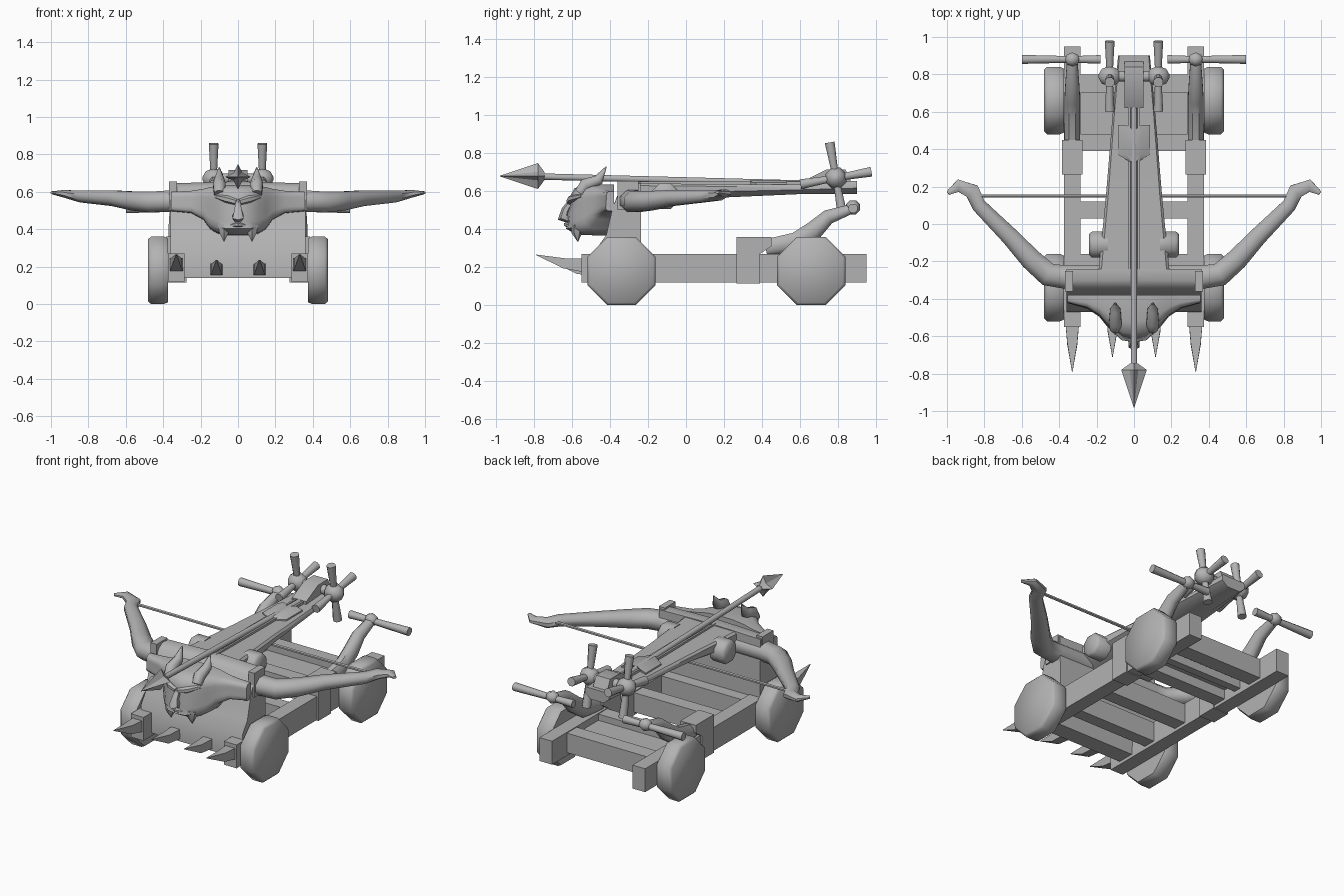
import bpy, bmesh, math
from mathutils import Vector

if "Cube" in bpy.data.objects:
    bpy.data.objects.remove(bpy.data.objects["Cube"])

grey = bpy.data.materials.new("plain_grey")
grey.use_nodes = True
grey.diffuse_color = (0.45, 0.45, 0.45, 1)
grey.node_tree.nodes["Principled BSDF"].inputs["Base Color"].default_value = (0.45, 0.45, 0.45, 1)


def loft(name, rings, mirror=False, angle=40):
    """Skin a row of closed rings and cap both ends."""
    bm = bmesh.new()
    rows = [[bm.verts.new(p) for p in ring] for ring in rings]
    n = len(rows[0])
    for a, b in zip(rows, rows[1:]):
        for i in range(n):
            j = (i + 1) % n
            bm.faces.new((a[i], a[j], b[j], b[i]))
    bm.faces.new(rows[0][::-1])
    bm.faces.new(rows[-1])
    bmesh.ops.recalc_face_normals(bm, faces=bm.faces)
    me = bpy.data.meshes.new(name)
    bm.to_mesh(me)
    bm.free()
    me.materials.append(grey)
    for p in me.polygons:
        p.use_smooth = True
    me.set_sharp_from_angle(angle=math.radians(angle))
    ob = bpy.data.objects.new(name, me)
    bpy.context.collection.objects.link(ob)
    if mirror:
        ob.modifiers.new("mirror", 'MIRROR').use_mirror_merge = False
    return ob


def box(name, lo, hi, mirror=False):
    return loft(name, [[(lo[0], lo[1], z), (hi[0], lo[1], z), (hi[0], hi[1], z), (lo[0], hi[1], z)]
                       for z in (lo[2], hi[2])], mirror)


def tube(name, path, radii, sides=8, mirror=False, up=(0, 0, 1), twist=0.5, angle=50):
    """Sweep a polygon along a path; each radius is a number or (across, upward)."""
    pts = [Vector(p) for p in path]
    rings = []
    for i, p in enumerate(pts):
        t = (pts[min(i + 1, len(pts) - 1)] - pts[max(i - 1, 0)]).normalized()
        side = t.cross(Vector(up)).normalized()
        top = side.cross(t)
        r = radii[i] if isinstance(radii[i], tuple) else (radii[i], radii[i])
        angs = [2 * math.pi * (k + twist) / sides for k in range(sides)]
        rings.append([p + side * r[0] * math.cos(a) + top * r[1] * math.sin(a) for a in angs])
    return loft(name, rings, mirror, angle)


def ball(name, c, r, mirror=False):
    steps = [math.radians(a) for a in (-80, -45, 0, 45, 80)]
    tube(name, [(c[0] + r * math.sin(a), c[1], c[2]) for a in steps],
         [r * math.cos(a) for a in steps], 8, mirror)


# Chassis rails, wheels and cross beams
box("side_rail", (0.285, -0.55, 0.12), (0.375, 0.95, 0.27), True)
for label, y in (("front", -0.34), ("rear", 0.66)):
    tube(label + "_wheel", [(x, y, 0.18) for x in (0.375, 0.395, 0.465, 0.48)],
         [0.185, 0.195, 0.195, 0.18], 8, True, angle=60)
for i, (y0, y1) in enumerate(((0.70, 0.80), (0.39, 0.48), (0.03, 0.12), (-0.24, -0.16))):
    box("cross_beam_%d" % (i + 1), (-0.29, y0, 0.14), (0.29, y1, 0.265))
box("rear_floor", (-0.29, 0.47, 0.20), (0.29, 0.71, 0.225))
box("rear_floor_strip", (-0.29, 0.57, 0.15), (0.29, 0.62, 0.21))

# Front shield: one side profile pulled across the width
profile = [(-0.47, 0.14), (-0.47, 0.30), (-0.42, 0.37), (-0.385, 0.52), (-0.34, 0.62), (-0.30, 0.645),
           (-0.24, 0.64), (-0.235, 0.26), (-0.35, 0.25), (-0.36, 0.14)]
loft("front_shield", [[(x, y, z + (0.01 * (1 - abs(x) / 0.36) if z > 0.6 else 0)) for y, z in profile]
                      for x in (-0.36, -0.18, 0, 0.18, 0.36)])
box("shield_corner_post", (0.325, -0.36, 0.50), (0.368, -0.25, 0.655), True)

# Front spikes bend upward to the point
tube("rail_spike", [(0.33, -0.54, 0.21), (0.33, -0.64, 0.22), (0.33, -0.79, 0.265)],
     [0.05, 0.038, 0.002], 4, True)
tube("small_spike", [(0.115, -0.45, 0.185), (0.115, -0.57, 0.19), (0.115, -0.71, 0.235)],
     [0.045, 0.037, 0.002], 4, True)

# Bow limbs and string
tube("bow", [(0, -0.285, 0.555), (0.36, -0.285, 0.55), (0.46, -0.27, 0.545), (0.55, -0.19, 0.55),
             (0.66, -0.07, 0.565), (0.83, 0.10, 0.575), (0.865, 0.175, 0.58), (0.94, 0.205, 0.59),
             (0.995, 0.165, 0.595)],
     [(0.068, 0.065), (0.068, 0.062), (0.068, 0.06), (0.062, 0.055), (0.052, 0.045),
      (0.042, 0.035), (0.045, 0.03), (0.036, 0.02), (0.012, 0.008)], 8, True)
tube("bow_string", [(-0.87, 0.15, 0.585), (0.87, 0.15, 0.585)], [0.01, 0.01], 6)

# Stock: flat top, rounded belly, tapering to the rear
rings = []
for y, w, top, low in ((-0.30, 0.195, 0.642, 0.50), (0.15, 0.15, 0.638, 0.565),
                       (0.60, 0.113, 0.635, 0.585), (0.90, 0.085, 0.655, 0.585)):
    mid = low + (top - low) * 0.45
    rings.append([(-w * 0.92, y, top), (w * 0.92, y, top), (w, y, top - 0.012), (w, y, mid),
                  (w * 0.55, y, low), (-w * 0.55, y, low), (-w, y, mid), (-w, y, top - 0.012)])
loft("stock", rings)
tube("pivot_disc", [(0.14, -0.11, 0.575), (0.225, -0.11, 0.575), (0.24, -0.11, 0.575)],
     [0.075, 0.075, 0.06], 8, True)
box("arrow_channel_rail", (0.02, -0.30, 0.63), (0.032, 0.66, 0.652), True)
loft("string_nut", [[(-0.085 * s, 0.53, z), (-0.085 * s, 0.37, z), (0, 0.32, z),
                     (0.085 * s, 0.37, z), (0.085 * s, 0.53, z), (0, 0.50, z)]
                    for s, z in ((1, 0.625), (1, 0.645), (0.5, 0.66))])

# Arrow with a four-edged star head
tube("arrow_shaft", [(0, -0.78, 0.678), (0, 0.65, 0.64)], [0.018, 0.018], 8)
rings = []
for y, r, inner in ((-0.98, 0.002, 0.002), (-0.78, 0.068, 0.032), (-0.745, 0.02, 0.018)):
    rings.append([((r if k % 2 == 0 else inner) * math.cos(k * math.pi / 4), y,
                   0.68 + (r if k % 2 == 0 else inner) * math.sin(k * math.pi / 4)) for k in range(8)])
loft("arrow_head", rings, angle=25)

# Winch at the rear: block, axle, hubs and crossed spokes
loft("winch_block", [[(x, 0.62, 0.63), (x, 0.62, 0.655), (x, 0.74, 0.715), (x, 0.84, 0.715),
                      (x, 0.88, 0.63)] for x in (-0.05, 0.05)])
tube("winch_axle", [(-0.13, 0.79, 0.67), (0.13, 0.79, 0.67)], [0.03, 0.03], 8)
ball("winch_hub", (0.13, 0.79, 0.67), 0.06, True)
for k in range(4):
    a = math.radians(10 + 90 * k)
    d = Vector((0, math.cos(a), math.sin(a)))
    c = Vector((0.13, 0.79, 0.67))
    tube("winch_spoke_%d" % (k + 1), [c + d * 0.03, c + d * 0.19], [0.019, 0.028], 8, True, (1, 0, 0))

# Rear arms with push handles
loft("arm_block", [[(x, 0.265, 0.115), (x, 0.265, 0.36), (x, 0.45, 0.36), (x, 0.45, 0.31),
                    (x, 0.39, 0.27), (x, 0.39, 0.115)] for x in (0.275, 0.385)], True)
tube("rear_arm", [(0.33, 0.42, 0.30), (0.33, 0.58, 0.33), (0.33, 0.67, 0.39), (0.33, 0.75, 0.465),
                  (0.33, 0.88, 0.51)],
     [(0.045, 0.05), (0.045, 0.058), (0.045, 0.055), (0.04, 0.042), (0.03, 0.026)], 8, True)
ball("handle_hub", (0.33, 0.88, 0.515), 0.04, True)
tube("push_handle", [(0.18, 0.88, 0.51), (0.33, 0.88, 0.51), (0.60, 0.88, 0.51)],
     [0.025, 0.019, 0.026], 8, True)

# Carved head: sections across the width of (x, back y, depth, bottom z, top z)
outline = [(0, 1), (0.55, 1.0), (0.8, 0.93), (0.9, 0.75), (0.88, 0.62), (0.95, 0.42),
           (0.93, 0.28), (0.97, 0.14), (0.75, 0.02), (0, 0)]
half = [(0, 0.26, 0.365, 0.635), (0.06, 0.25, 0.365, 0.635), (0.11, 0.21, 0.375, 0.63),
        (0.15, 0.165, 0.40, 0.625), (0.185, 0.12, 0.45, 0.615), (0.25, 0.075, 0.485, 0.605),
        (0.355, 0.045, 0.495, 0.60)]
sections = [(-x, d, b, t) for x, d, b, t in half[:0:-1]] + half
loft("carved_head", [[(x, -0.38 - d * fy, b + (t - b) * fz) for fy, fz in outline]
                     for x, d, b, t in sections], angle=60)
tube("nose", [(0, -0.60, 0.555), (0, -0.635, 0.50), (0, -0.645, 0.465), (0, -0.61, 0.45)],
     [0.014, 0.022, 0.034, 0.02], 6, up=(0, 1, 0))
tube("brow", [(0.01, -0.615, 0.545), (0.06, -0.605, 0.56), (0.12, -0.55, 0.575)],
     [0.016, 0.02, 0.01], 6, True)
tube("lips", [(-0.06, -0.605, 0.415), (0, -0.63, 0.425), (0.06, -0.605, 0.415)],
     [0.006, 0.014, 0.006], 6)
tube("beard_point", [(0.075, -0.57, 0.42), (0.075, -0.575, 0.38), (0.075, -0.57, 0.335)],
     [0.038, 0.028, 0.002], 6, True, (0, 1, 0))
tube("horn", [(0.10, -0.56, 0.59), (0.10, -0.53, 0.635), (0.10, -0.46, 0.66), (0.10, -0.42, 0.73)],
     [0.03, 0.036, 0.03, 0.003], 8, True, (1, 0, 0))
